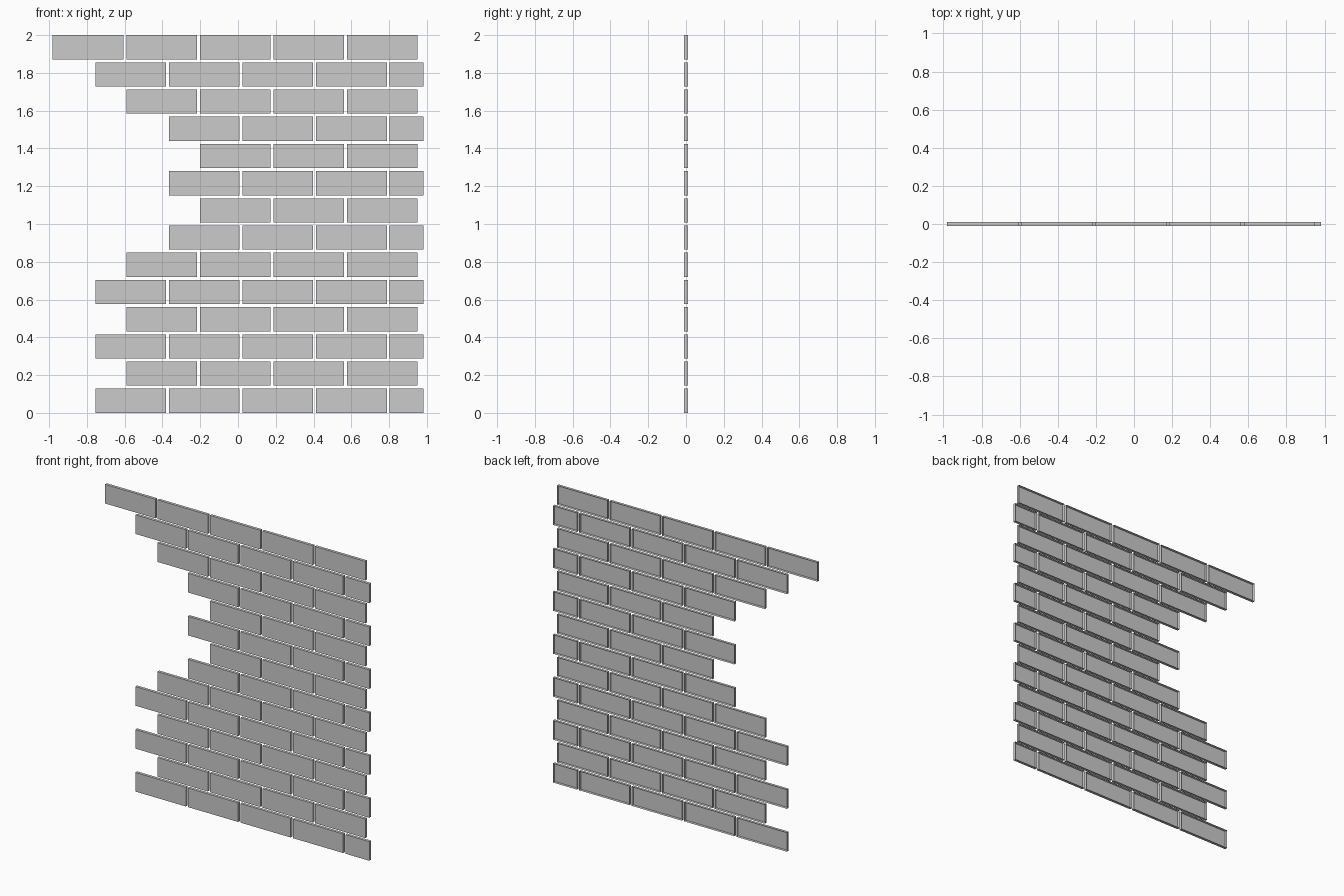
import bpy, bmesh
from mathutils import Matrix

if "Cube" in bpy.data.objects:
    bpy.data.objects.remove(bpy.data.objects["Cube"])

PITCH_X, LENGTH = 0.3895, 0.374
PITCH_Z, HEIGHT = 0.144, 0.128
DEPTH = 0.019
RIGHT_EDGE = 0.981
# bricks missing from the ragged left edge, bottom course to top
MISSING = [0, 1, 0, 1, 0, 1, 1, 2, 1, 2, 1, 1, 0, 0]


def brick(bm, x0, x1, z0):
    """Thin tile with an open back."""
    m = Matrix.Translation(((x0 + x1) / 2, 0, z0 + HEIGHT / 2)) @ \
        Matrix.Diagonal((x1 - x0, DEPTH, HEIGHT, 1))
    verts = bmesh.ops.create_cube(bm, size=1, matrix=m)["verts"]
    faces = {f for v in verts for f in v.link_faces}
    back = [f for f in faces if all(v.co.y > 0 for v in f.verts)]
    bmesh.ops.delete(bm, geom=back, context='FACES_ONLY')


# one object per course, alternate courses offset
for row, skip in enumerate(MISSING):
    bm = bmesh.new()
    start = -0.981 if row % 2 else -0.755
    for i in range(skip, 5):
        x0 = start + i * PITCH_X
        brick(bm, x0, min(x0 + LENGTH, RIGHT_EDGE), row * PITCH_Z)
    name = f"brick_course_{row + 1}"
    mesh = bpy.data.meshes.new(name)
    bm.to_mesh(mesh)
    bm.free()
    bpy.context.collection.objects.link(bpy.data.objects.new(name, mesh))
